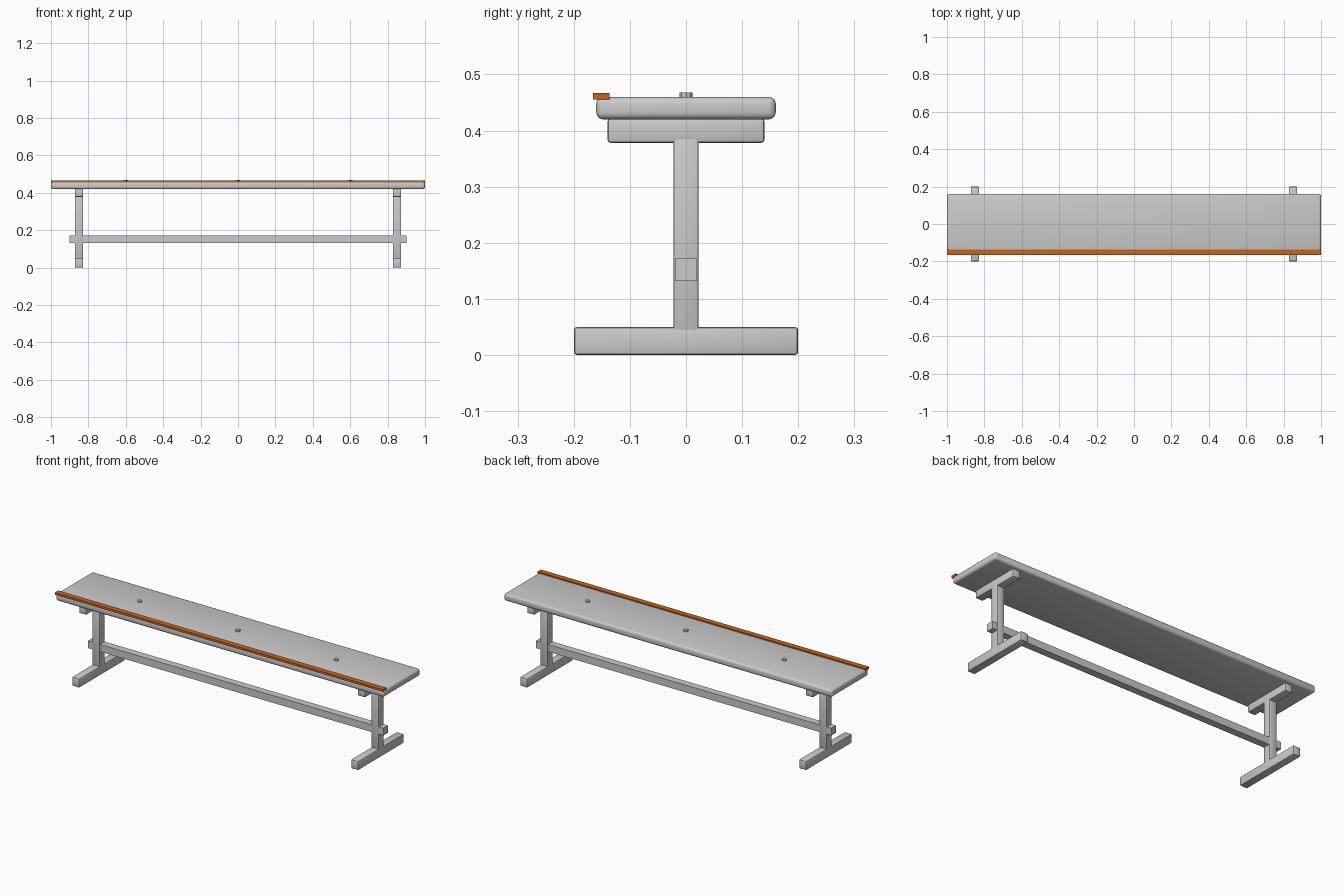
import bpy, math

if "Cube" in bpy.data.objects:
    bpy.data.objects.remove(bpy.data.objects["Cube"])


def box(name, x, y, z, bevel=0.0, segments=2):
    """Box given by (min, max) ranges, with optional rounded edges."""
    bpy.ops.mesh.primitive_cube_add(
        size=1, location=(sum(x) / 2, sum(y) / 2, sum(z) / 2))
    ob = bpy.context.object
    ob.name = name
    ob.scale = (x[1] - x[0], y[1] - y[0], z[1] - z[0])
    bpy.ops.object.transform_apply(location=False, rotation=False, scale=True)
    if bevel:
        mod = ob.modifiers.new("rounded_edges", 'BEVEL')
        mod.width = bevel
        mod.segments = segments
        mod.limit_method = 'ANGLE'
        bpy.ops.object.modifier_apply(modifier=mod.name)
        bpy.ops.object.shade_smooth_by_angle(angle=math.radians(40))
    return ob


# Seat plank
box("seat", (-1, 1), (-0.16, 0.16), (0.42, 0.46), 0.012, 3)

# Orange edge strip along the front
strip = box("edge_strip", (-1, 1), (-0.166, -0.136), (0.455, 0.467))
orange = bpy.data.materials.new("orange")
orange.diffuse_color = (0.55, 0.13, 0.015, 1)
orange.use_nodes = True
orange.node_tree.nodes["Principled BSDF"].inputs["Base Color"].default_value = orange.diffuse_color
strip.data.materials.append(orange)

# Trestle legs: foot, post and seat bearer at each end
for side, cx in (("left", -0.85), ("right", 0.85)):
    xr = (cx - 0.0225, cx + 0.0225)
    box(side + "_foot", xr, (-0.2, 0.2), (0, 0.05), 0.006)
    box(side + "_post", xr, (-0.0225, 0.0225), (0.04, 0.39), 0.005)
    box(side + "_bearer", xr, (-0.14, 0.14), (0.378, 0.422), 0.006)

# Stretcher passing through both posts
box("stretcher", (-0.9, 0.9), (-0.02, 0.02), (0.132, 0.172))

# Bolt heads on the seat
for i, x in enumerate((-0.6, 0, 0.6)):
    bpy.ops.mesh.primitive_cylinder_add(
        vertices=8, radius=0.0115, depth=0.012, location=(x, 0, 0.462))
    bpy.context.object.name = f"bolt_head_{i + 1}"
